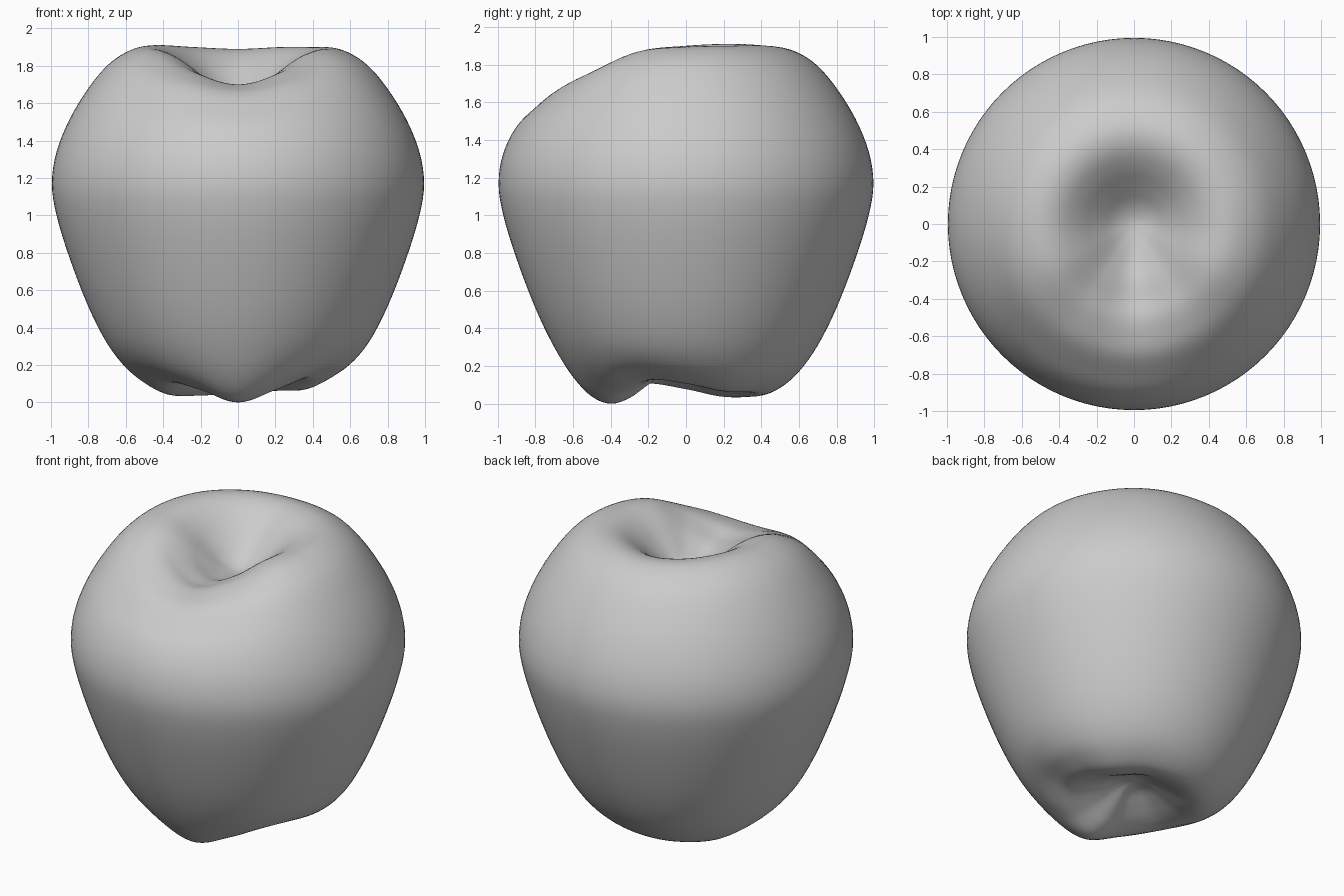
import bpy, bmesh, math

if "Cube" in bpy.data.objects:
    bpy.data.objects.remove(bpy.data.objects["Cube"])

# Side profile, bottom centre to top centre:
# radius, height, weight of the bottom rim offset, weight of the top rim offset
PROFILE = [
    (0.00, 0.20, 0, 0), (0.10, 0.18, .2, 0), (0.20, 0.125, .5, 0),
    (0.30, 0.07, .85, 0), (0.40, 0.047, 1, 0), (0.50, 0.085, 1, 0),
    (0.60, 0.17, .6, 0), (0.70, 0.31, .2, 0), (0.80, 0.51, .05, 0),
    (0.90, 0.77, 0, 0), (0.97, 1.00, 0, 0), (0.995, 1.17, 0, 0),
    (0.97, 1.34, 0, .05), (0.90, 1.515, 0, .22), (0.80, 1.68, 0, .54),
    (0.70, 1.80, 0, .74), (0.60, 1.87, 0, .92), (0.50, 1.90, 0, 1),
    (0.40, 1.883, 0, 1), (0.30, 1.82, 0, .75), (0.20, 1.73, 0, .45),
    (0.10, 1.645, 0, .12), (0.00, 1.61, 0, 0),
]
# Rim height offsets every 30 degrees, counter-clockwise from +x
TOP = [-.005, 0, 0, -.01, 0, .01, 0, -.03, -.13, -.2, -.13, -.03]
BOTTOM = [.06, .02, .015, 0, -.01, -.01, .03, .06, .02, -.047, .02, .08]
SLICES, STEPS = 96, 4


def spline(a, b, c, d, t):
    return b + .5 * t * (c - a + t * (2*a - 5*b + 4*c - d + t * (3*(b - c) + d - a)))


def around(values, angle):
    n = len(values)
    f = angle / (2 * math.pi) * n
    i = int(f)
    return spline(*(values[(i + k) % n] for k in (-1, 0, 1, 2)), f - i)


# Smooth profile (mirrored across the axis at both poles)
mirror = lambda p: (-p[0],) + p[1:]
pts = [mirror(PROFILE[1])] + PROFILE + [mirror(PROFILE[-2])]
fine = []
for i in range(1, len(pts) - 2):
    for s in range(STEPS):
        fine.append([spline(*v, s / STEPS) for v in zip(*pts[i - 1:i + 3])])

# Fruit body: rings of the profile with uneven top and bottom rims
bm = bmesh.new()
rings = []
for r, z, wb, wt in fine[1:]:
    ring = []
    for k in range(SLICES):
        a = 2 * math.pi * k / SLICES
        h = z + wb * around(BOTTOM, a) + wt * around(TOP, a)
        ring.append(bm.verts.new((r * math.cos(a), r * math.sin(a), h)))
    rings.append(ring)
low = bm.verts.new((0, 0, PROFILE[0][1]))
high = bm.verts.new((0, 0, PROFILE[-1][1]))
for k in range(SLICES):
    n = (k + 1) % SLICES
    bm.faces.new((low, rings[0][n], rings[0][k]))
    bm.faces.new((high, rings[-1][k], rings[-1][n]))
    for p, q in zip(rings, rings[1:]):
        bm.faces.new((p[k], p[n], q[n], q[k]))
for f in bm.faces:
    f.smooth = True
mesh = bpy.data.meshes.new("fruit_body")
bm.to_mesh(mesh)
bm.free()
bpy.context.collection.objects.link(bpy.data.objects.new("fruit_body", mesh))
